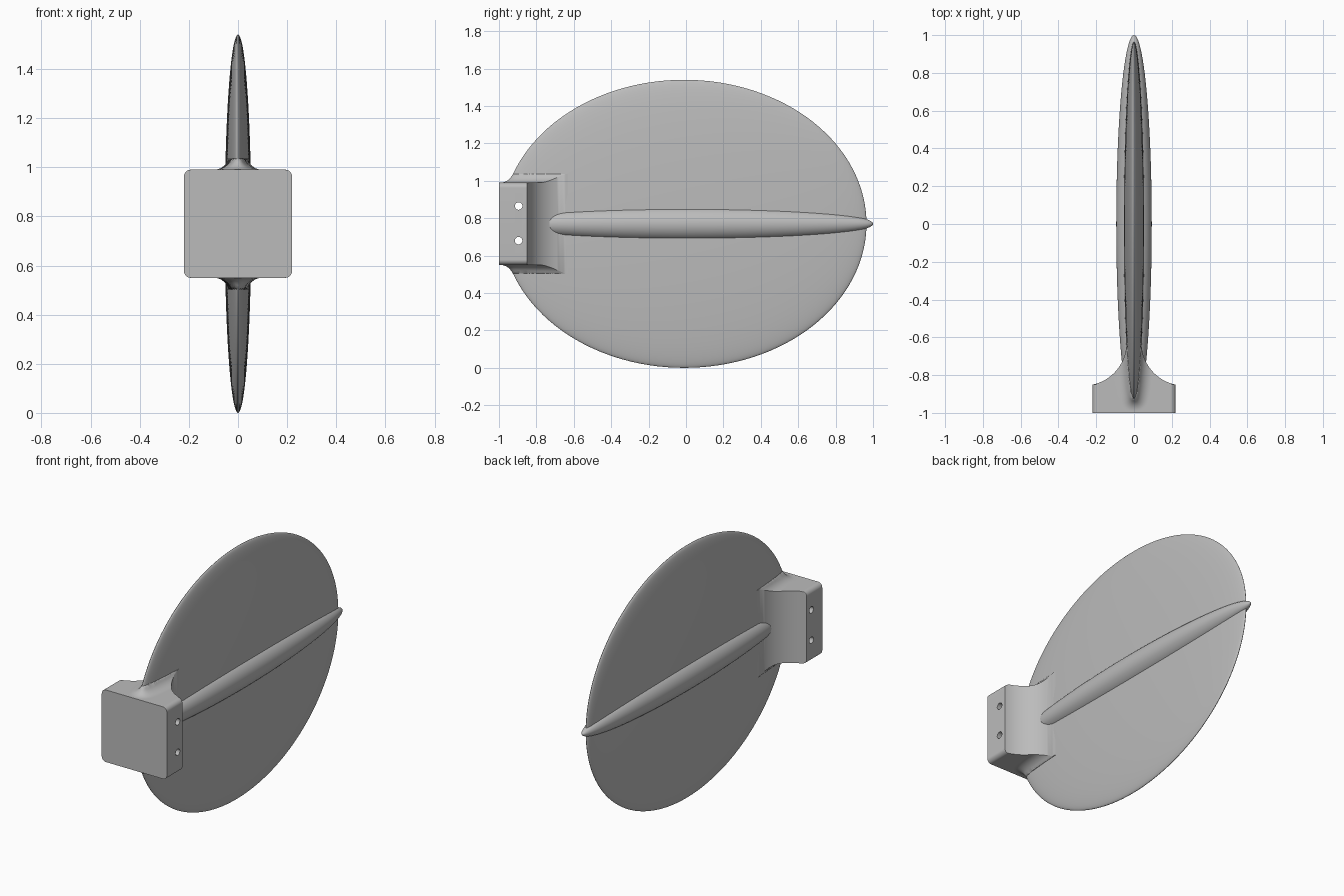
import bpy, bmesh
from math import sin, cos, pi, sqrt, radians
from mathutils import Matrix, Vector

if "Cube" in bpy.data.objects:
    bpy.data.objects.remove(bpy.data.objects["Cube"], do_unlink=True)

MID = 0.77            # height of the long axis
BLADE = (0.054, 0.975, 0.77)
BLADE_Y = -0.01

grey = bpy.data.materials.new("light grey")
grey.use_nodes = True
colour = (0.5, 0.5, 0.5, 1)
grey.diffuse_color = colour
grey.node_tree.nodes["Principled BSDF"].inputs["Base Color"].default_value = colour


def add_object(name, bm):
    mesh = bpy.data.meshes.new(name)
    bmesh.ops.recalc_face_normals(bm, faces=bm.faces)
    bm.to_mesh(mesh)
    bm.free()
    mesh.materials.append(grey)
    obj = bpy.data.objects.new(name, mesh)
    bpy.context.collection.objects.link(obj)
    return obj


def activate(obj):
    bpy.ops.object.select_all(action="DESELECT")
    obj.select_set(True)
    bpy.context.view_layer.objects.active = obj


def ellipsoid(name, centre, radii, turn):
    bm = bmesh.new()
    bmesh.ops.create_uvsphere(bm, u_segments=128, v_segments=64, radius=1)
    bm.transform(Matrix.Translation(centre) @ Matrix.Diagonal((*radii, 1)) @ turn)
    return add_object(name, bm)


# Thin oval blade and the spindle running along its middle
blade = ellipsoid("oval_blade", (0, BLADE_Y, MID), BLADE, Matrix.Rotation(pi / 2, 4, "Y"))
spindle = ellipsoid("centre_spindle", (0, 0, MID), (0.094, 1, 0.094),
                    Matrix.Rotation(pi / 2, 4, "X"))

# Mounting block: plan outline with concave flanks, blended up onto the blade
HALF, WIDE, CORNER, BLEND = 0.22, 0.22, 0.028, 0.07
shrink = sqrt(1 - (0.27 / BLADE[2]) ** 2)
footprint = [Vector((BLADE[0] * shrink * sin(a), BLADE_Y - BLADE[1] * shrink * cos(a)))
             for a in (pi / 2 * i / 150 for i in range(151))]


def half_height(x, y):
    x = abs(x)
    edge = x - (WIDE - CORNER)
    if edge > 0:
        return HALF - CORNER + sqrt(max(0, CORNER ** 2 - edge ** 2))
    spot = Vector((x, y))
    near = min(footprint, key=lambda p: (p - spot).length_squared)
    gap = (near - spot).length
    if x < near.x and y > near.y:
        gap = 0
    gap = min(max(gap, 0.004), BLEND)
    return HALF + BLEND - sqrt(BLEND ** 2 - (BLEND - gap) ** 2)


rows = [(-1 + 0.15 * i / 16, WIDE) for i in range(17)]
for i in range(1, 25):
    a = radians(13 + 77 * i / 24)
    rows.append((-0.63 - 0.225 * cos(a), 0.265 - 0.225 * sin(a)))
COLS = 80
bm = bmesh.new()
grids = []
for side in (1, -1):
    grids.append([[bm.verts.new((w * t, y, MID + side * half_height(w * t, y)))
                   for t in (sin(pi * (c / COLS - 0.5)) for c in range(COLS + 1))]
                  for y, w in rows])
for g in grids:
    for r in range(len(rows) - 1):
        for c in range(COLS):
            bm.faces.new((g[r][c], g[r][c + 1], g[r + 1][c + 1], g[r + 1][c]))
rims = [g[0] + [row[-1] for row in g[1:]] + g[-1][-2::-1] + [row[0] for row in g[-2:0:-1]]
        for g in grids]
top, low = rims
for i in range(len(top)):
    bm.faces.new((top[i - 1], top[i], low[i], low[i - 1]))
mount = add_object("mounting_block", bm)

# Two bolt holes drilled right across the block
bm = bmesh.new()
for z in (0.68, 0.865):
    bmesh.ops.create_cone(bm, cap_ends=True, segments=32, radius1=0.02, radius2=0.02, depth=1,
                          matrix=Matrix.Translation((0, -0.895, z)) @ Matrix.Rotation(pi / 2, 4, "Y"))
drill = add_object("drill_cutter", bm)
drill.hide_render = True
for obj in (blade, mount):
    activate(obj)
    cut = obj.modifiers.new("bolt_holes", "BOOLEAN")
    cut.operation = "DIFFERENCE"
    cut.solver = "EXACT"
    cut.object = drill
    bpy.ops.object.modifier_apply(modifier=cut.name)
bpy.data.objects.remove(drill, do_unlink=True)

for obj in (blade, spindle, mount):
    activate(obj)
    bpy.ops.object.shade_smooth_by_angle(angle=radians(35))
